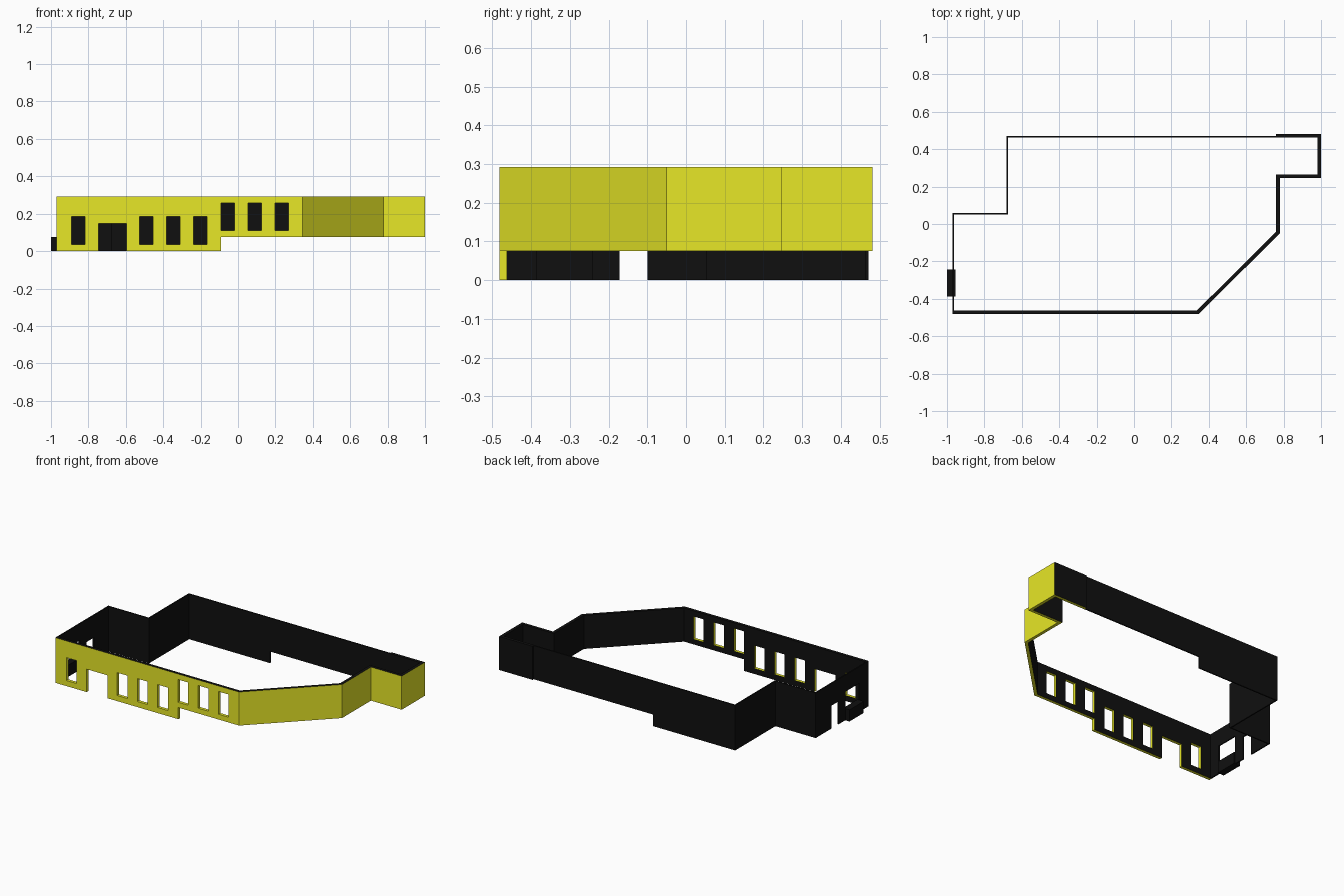
import bpy, bmesh
from mathutils import Vector

if "Cube" in bpy.data.objects:
    bpy.data.objects.remove(bpy.data.objects["Cube"])


def material(name, color):
    m = bpy.data.materials.new(name)
    m.diffuse_color = color
    m.use_nodes = True
    m.node_tree.nodes["Principled BSDF"].inputs["Base Color"].default_value = m.diffuse_color
    return m


YELLOW = material("yellow_paint", (0.8, 0.8, 0.02, 1))
BLACK = material("black_paint", (0.005, 0.005, 0.005, 1))


def new_object(name, bm):
    bmesh.ops.recalc_face_normals(bm, faces=bm.faces)
    me = bpy.data.meshes.new(name)
    bm.to_mesh(me)
    bm.free()
    ob = bpy.data.objects.new(name, me)
    bpy.context.collection.objects.link(ob)
    return ob


def boxes(name, extents):
    bm = bmesh.new()
    for x0, x1, y0, y1, z0, z1 in extents:
        vs = bmesh.ops.create_cube(bm, size=1)["verts"]
        for v in vs:
            v.co = Vector(((x0 + x1) / 2 + v.co.x * (x1 - x0),
                           (y0 + y1) / 2 + v.co.y * (y1 - y0),
                           (z0 + z1) / 2 + v.co.z * (z1 - z0)))
    return new_object(name, bm)


def wall(name, path, t, height):
    """Mitred wall whose outer face follows path; thickness goes to the left."""
    pts = [Vector(p) for p in path]
    dirs = [(b - a).normalized() for a, b in zip(pts, pts[1:])]
    norms = [Vector((-d.y, d.x)) for d in dirs]
    bm = bmesh.new()
    rings = []
    for i, p in enumerate(pts):
        n1, n2 = norms[max(i - 1, 0)], norms[min(i, len(norms) - 1)]
        q = p + (n1 + n2) * (t / (1 + n1.dot(n2)))
        rings.append([bm.verts.new((c.x, c.y, z))
                      for c, z in ((p, 0), (q, 0), (q, height), (p, height))])
    for a, b in zip(rings, rings[1:]):
        for k in range(4):
            bm.faces.new((a[k], a[(k + 1) % 4], b[(k + 1) % 4], b[k]))
    bm.faces.new(rings[0])
    bm.faces.new(rings[-1])
    return new_object(name, bm)


def cut(ob, extents):
    cutter = boxes("cutter", extents)
    cutter.hide_render = True
    mod = ob.modifiers.new("openings", "BOOLEAN")
    mod.operation = "DIFFERENCE"
    mod.solver = "EXACT"
    mod.object = cutter
    dg = bpy.context.evaluated_depsgraph_get()
    me = bpy.data.meshes.new_from_object(ob.evaluated_get(dg))
    ob.modifiers.clear()
    ob.data = me
    bpy.data.objects.remove(cutter)


H, STEP = 0.292, 0.075

# Painted facade: front, diagonal, right side and corner bay
facade = wall("painted_facade",
              [(-0.97, -0.482), (0.345, -0.482), (0.78, -0.05), (0.78, 0.245),
               (1.0, 0.245), (1.0, 0.482), (0.76, 0.482)], 0.02, H)
openings = [(-0.09, 1.2, -0.6, 0.6, -0.2, STEP),           # raised ground
            (-0.745, -0.597, -0.6, -0.4, -0.2, 0.148)]     # front door
for x in (-0.89, -0.527, -0.382, -0.238):                  # lower windows
    openings.append((x, x + 0.073, -0.6, -0.4, 0.036, 0.184))
for x in (-0.092, 0.053, 0.198):                           # upper windows
    openings.append((x, x + 0.073, -0.6, -0.4, 0.109, 0.256))
cut(facade, openings)

# Outside and reveals are yellow, inside faces and top are black
facade.data.materials.clear()
facade.data.materials.append(YELLOW)
facade.data.materials.append(BLACK)
for f in facade.data.polygons:
    n, c = f.normal, f.center
    dark = (n.z > 0.9 and c.z > H - 0.01) or n.y > 0.3 \
        or (n.x < -0.3 and (c.x > 0.36 or c.x < -0.96)) \
        or (n.y < -0.3 and c.y > 0.3)
    f.material_index = 1 if dark else 0
    f.use_smooth = False

# Thin back and left walls, with side door and side window
back = wall("thin_back_wall",
            [(0.78, 0.471), (-0.682, 0.471), (-0.682, 0.06),
             (-0.97, 0.06), (-0.97, -0.462)], 0.008, H)
cut(back, [(-0.095, 1.2, 0.3, 0.6, -0.2, STEP),
           (-1.1, -0.9, -0.172, -0.1, -0.2, 0.148),
           (-1.1, -0.9, -0.388, -0.242, STEP, 0.184)])
back.data.materials.clear()
back.data.materials.append(BLACK)

# Counter block below the side window
counter = boxes("window_counter", [(-1.0, -0.955, -0.388, -0.242, 0, STEP)])
counter.data.materials.append(BLACK)
